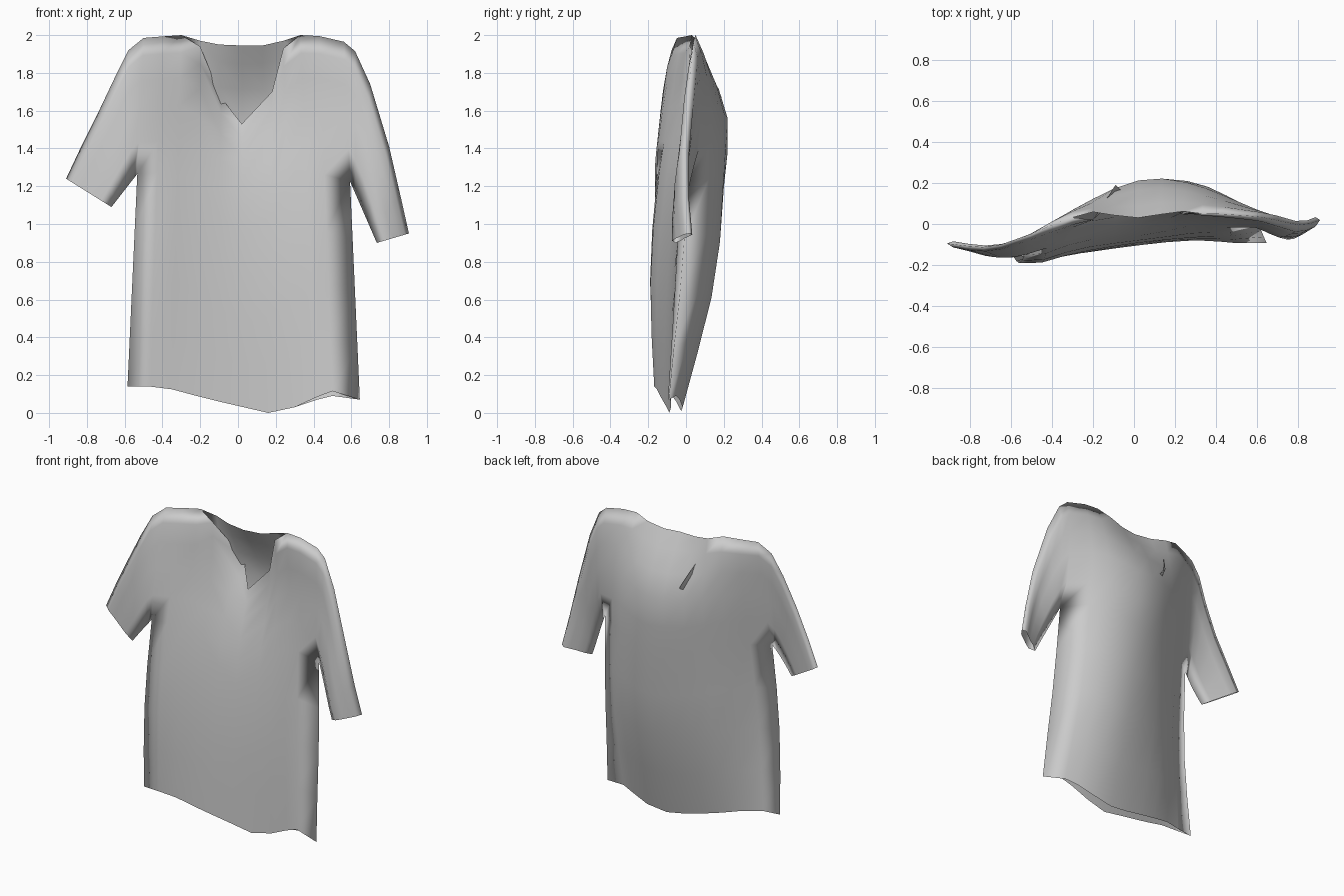
import bpy, bmesh

if "Cube" in bpy.data.objects:
    bpy.data.objects.remove(bpy.data.objects["Cube"])

# depth of the front and back cloth, sampled on a coarse x / z net
XS = [-0.9, -0.55, -0.28, 0.02, 0.3, 0.6, 0.75, 0.9]
ZS = [0.0, 0.7, 1.2, 1.6, 2.0]
FRONT = [[-.11, -.16, -.145, -.105, -.08, -.11, -.10, -.06],
         [-.11, -.20, -.14, -.08, -.06, -.06, -.09, -.01],
         [-.11, -.175, -.10, -.02, -.01, -.04, -.06, .00],
         [-.11, -.13, -.03, .09, .05, .005, -.02, .01],
         [-.10, -.07, .01, .04, .04, .02, .00, .01]]
BACK = [[-.08, -.15, -.10, -.045, -.025, -.09, -.05, .00],
        [-.08, -.18, .00, .12, .15, .02, -.05, .04],
        [-.08, -.145, .04, .18, .19, .05, .00, .04],
        [-.07, -.10, .08, .205, .19, .07, .03, .04],
        [-.07, -.05, .06, .00, .06, .05, .03, .03]]


def curve(ks, vs, k):
    """Smooth interpolation through (ks, vs)."""
    k = min(max(k, ks[0]), ks[-1])
    i = max(j for j in range(len(ks) - 1) if ks[j] <= k)

    def slope(j):
        a, b = max(j - 1, 0), min(j + 1, len(ks) - 1)
        return (vs[b] - vs[a]) / (ks[b] - ks[a])
    h = ks[i + 1] - ks[i]
    t = (k - ks[i]) / h
    return (vs[i] * (2*t**3 - 3*t*t + 1) + slope(i) * h * (t**3 - 2*t*t + t)
            + vs[i + 1] * (3*t*t - 2*t**3) + slope(i + 1) * h * (t**3 - t*t))


def depth(table, x, z):
    return curve(ZS, [curve(XS, row, x) for row in table], z)


def lerp(a, b, t):
    return (a[0] + (b[0] - a[0]) * t, a[1] + (b[1] - a[1]) * t)


bm = bmesh.new()


def panel(grid, table, on_seam, special=None):
    """Sheet of quads; seam vertices lie halfway between front and back."""
    rows = []
    for i, line in enumerate(grid):
        row = []
        for j, (x, z) in enumerate(line):
            y = depth(table, x, z)
            if on_seam(i, j):
                y = (depth(FRONT, x, z) + depth(BACK, x, z)) / 2
            if special:
                y = special.get((i, j), y)
            row.append(bm.verts.new((x, y, z)))
        rows.append(row)
    flip = table is BACK
    for a, b in zip(rows, rows[1:]):
        for j in range(len(a) - 1):
            q = [a[j], b[j], b[j + 1], a[j + 1]]
            bm.faces.new(q[::-1] if flip else q)


# body: columns run from the hem up to the shoulder or neckline
HEM = [(-.585, .14), (-.47, .14), (-.35, .125), (-.22, .09), (-.1, .06), (.03, .03),
       (.16, 0), (.3, .03), (.42, .085), (.5, .115), (.645, .07)]
BACK_HEM = {6: (.16, .01), 8: (.42, .07), 9: (.5, .09)}
TOP = [(-.5, 1.985), (-.4, 1.993), (-.3, 2), (-.2, 1.97), (-.1, 1.95), (.02, 1.945),
       (.13, 1.945), (.24, 1.97), (.33, 2), (.43, 1.995), (.56, 1.965)]
NECK = {3: (-.2, 1.94), 4: (-.09, 1.67), 5: (.02, 1.53), 6: (.18, 1.7), 7: (.24, 1.93)}
T = [0, .15, .3, .45, .61, .7, .8, .88, .95, 1]
PIT, LAST = 4, len(T) - 1

for table in (FRONT, BACK):
    grid = []
    for i, (lo, hi) in enumerate(zip(HEM, TOP)):
        if table is FRONT:
            hi = NECK.get(i, hi)
        else:
            lo = BACK_HEM.get(i, lo)
        grid.append([lerp(lo, hi, t) for t in T])
    # the left neckline edge folds back until it touches the back cloth
    fold = {(4, LAST): .19, (4, LAST - 1): .12} if table is FRONT else None
    panel(grid, table, lambda i, j: (i in (0, 10) and j <= PIT)
          or (j == LAST and i not in NECK), fold)


# sleeves: strips from the armhole to the cuff
def sleeve(col, outer, cuff_in):
    hole = [lerp(HEM[col], TOP[col], t) for t in T[PIT:]]
    params = [(t - T[PIT]) / (1 - T[PIT]) for t in T[PIT:]]
    n = len(outer)
    grid = [hole]
    for k, out in enumerate(outer, 1):
        inner = lerp(hole[0], cuff_in, k / n)
        grid.append([lerp(inner, out, r) for r in params])
    m = len(params) - 1
    for table in (FRONT, BACK):
        g = grid if col else grid[::-1]
        panel(g, table, lambda i, j: j in (0, m))


sleeve(0, [(-.58, 1.92), (-.65, 1.78), (-.74, 1.59), (-.83, 1.41), (-.91, 1.24)], (-.67, 1.09))
sleeve(10, [(.62, 1.915), (.70, 1.74), (.80, 1.41), (.86, 1.15), (.905, .95)], (.735, .90))

# sew the seams together
bmesh.ops.remove_doubles(bm, verts=bm.verts, dist=0.001)
bmesh.ops.recalc_face_normals(bm, faces=bm.faces)
me = bpy.data.meshes.new("shirt")
bm.to_mesh(me)
bm.free()
shirt = bpy.data.objects.new("shirt", me)
bpy.context.collection.objects.link(shirt)
bpy.context.view_layer.objects.active = shirt
shirt.select_set(True)
bpy.ops.object.shade_smooth()
